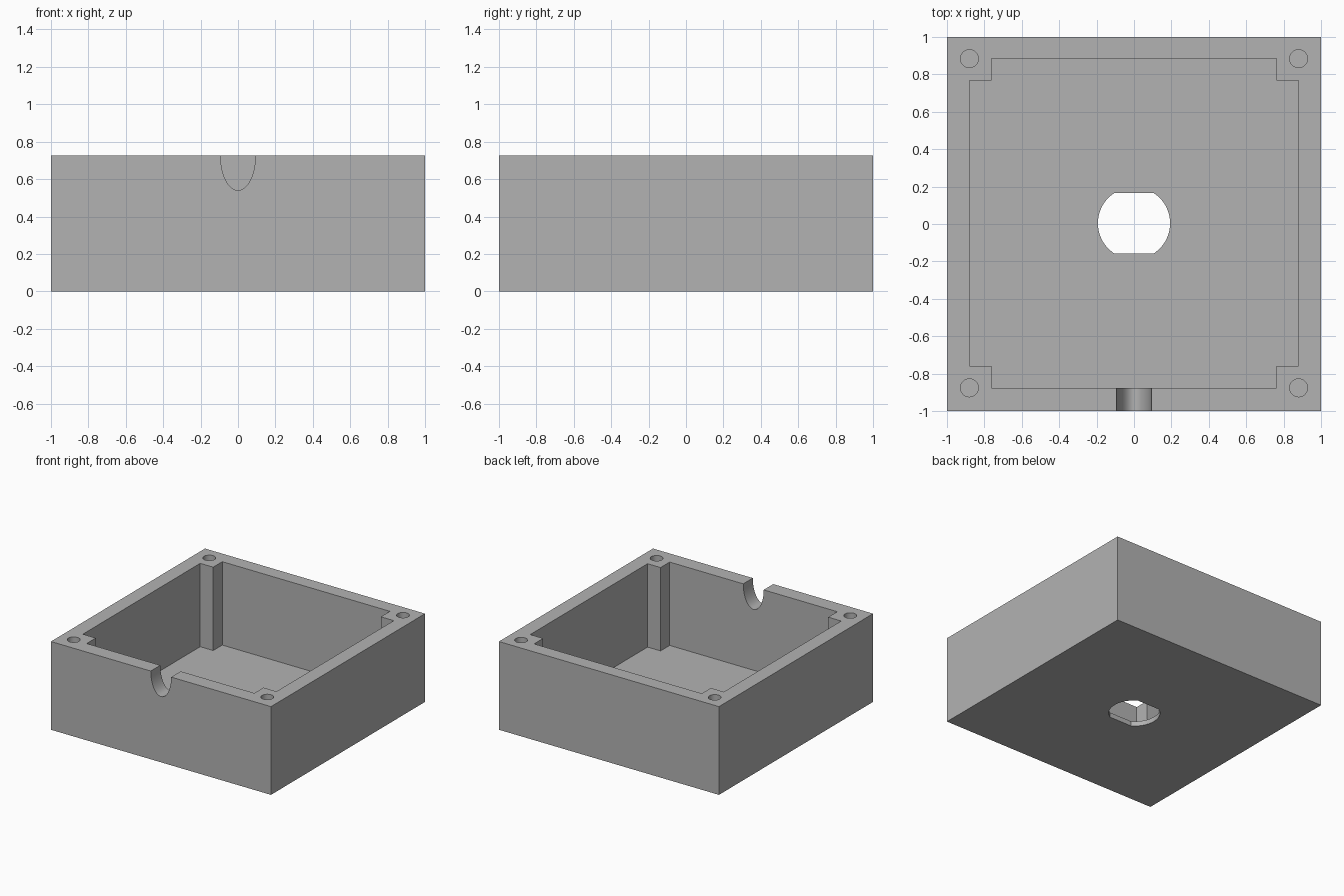
import bpy, bmesh, math

cube = bpy.data.objects.get("Cube")
if cube:
    bpy.data.objects.remove(cube, do_unlink=True)

H, FLOOR, SHIFT = 0.725, 0.04, 0.004

grey = bpy.data.materials.new("plain_grey")
grey.use_nodes = True
colour = (0.45, 0.45, 0.45, 1)
grey.diffuse_color = colour
grey.node_tree.nodes["Principled BSDF"].inputs["Base Color"].default_value = colour


def prism(name, outline, z0, z1):
    """Extrude a flat outline upward from z0 to z1."""
    bm = bmesh.new()
    base = bm.faces.new([bm.verts.new((x, y, z0)) for x, y in outline])
    top = bmesh.ops.extrude_face_region(bm, geom=[base])["geom"]
    bmesh.ops.translate(bm, vec=(0, 0, z1 - z0),
                        verts=[v for v in top if isinstance(v, bmesh.types.BMVert)])
    bmesh.ops.recalc_face_normals(bm, faces=bm.faces)
    mesh = bpy.data.meshes.new(name)
    bm.to_mesh(mesh)
    bm.free()
    mesh.materials.append(grey)
    obj = bpy.data.objects.new(name, mesh)
    bpy.context.collection.objects.link(obj)
    return obj


def ellipse(cx, cy, rx, ry, n=64):
    angles = [2 * math.pi * i / n for i in range(n)]
    return [(cx + rx * math.cos(a), cy + ry * math.sin(a)) for a in angles]


# Solid block
box = prism("enclosure_box", [(-1, -1), (1, -1), (1, 1), (-1, 1)], 0, H)

# Cavity outline leaves a square post in every corner
a, b = 0.88, 0.762
quarter = [(a, b), (b, b), (b, a)]
cross = []
for sx, sy in ((1, 1), (-1, 1), (-1, -1), (1, -1)):
    points = quarter if sx * sy > 0 else quarter[::-1]
    cross += [(sx * x, sy * y + SHIFT) for x, y in points]
cutters = [prism("cavity_cutter", cross, FLOOR, H + 0.3)]

# Round shaft hole with two flats through the floor
r, flat = 0.193, 0.163
half = math.asin(flat / r)
arc = [half * (2 * i / 24 - 1) for i in range(25)]
shaft = [(r * math.cos(t + side), r * math.sin(t + side) + SHIFT)
         for side in (0, math.pi) for t in arc]
cutters.append(prism("shaft_hole_cutter", shaft, -0.2, 0.2))

# Blind screw holes in the posts
for x in (-a, a):
    for y in (-a, a):
        cutters.append(prism("screw_hole_cutter",
                             ellipse(x, y + SHIFT, 0.048, 0.048, 32), H - 0.36, H + 0.2))

# Elliptical cable notch in the front wall
notch = prism("cable_notch_cutter", ellipse(0, 0, 0.093, 0.185), 0, 0.4)
notch.rotation_euler.x = math.pi / 2
notch.location = (0, -0.8, H)
cutters.append(notch)

# Cut everything, then bake the result and remove the helpers
for cutter in cutters:
    cutter.hide_render = True
    mod = box.modifiers.new(cutter.name, "BOOLEAN")
    mod.operation, mod.solver, mod.object = "DIFFERENCE", "EXACT", cutter

bpy.context.view_layer.update()
bpy.ops.object.select_all(action="DESELECT")
box.select_set(True)
bpy.context.view_layer.objects.active = box
for mod in list(box.modifiers):
    bpy.ops.object.modifier_apply(modifier=mod.name)
for cutter in cutters:
    bpy.data.objects.remove(cutter, do_unlink=True)
bpy.ops.object.shade_smooth_by_angle(angle=math.radians(30))
